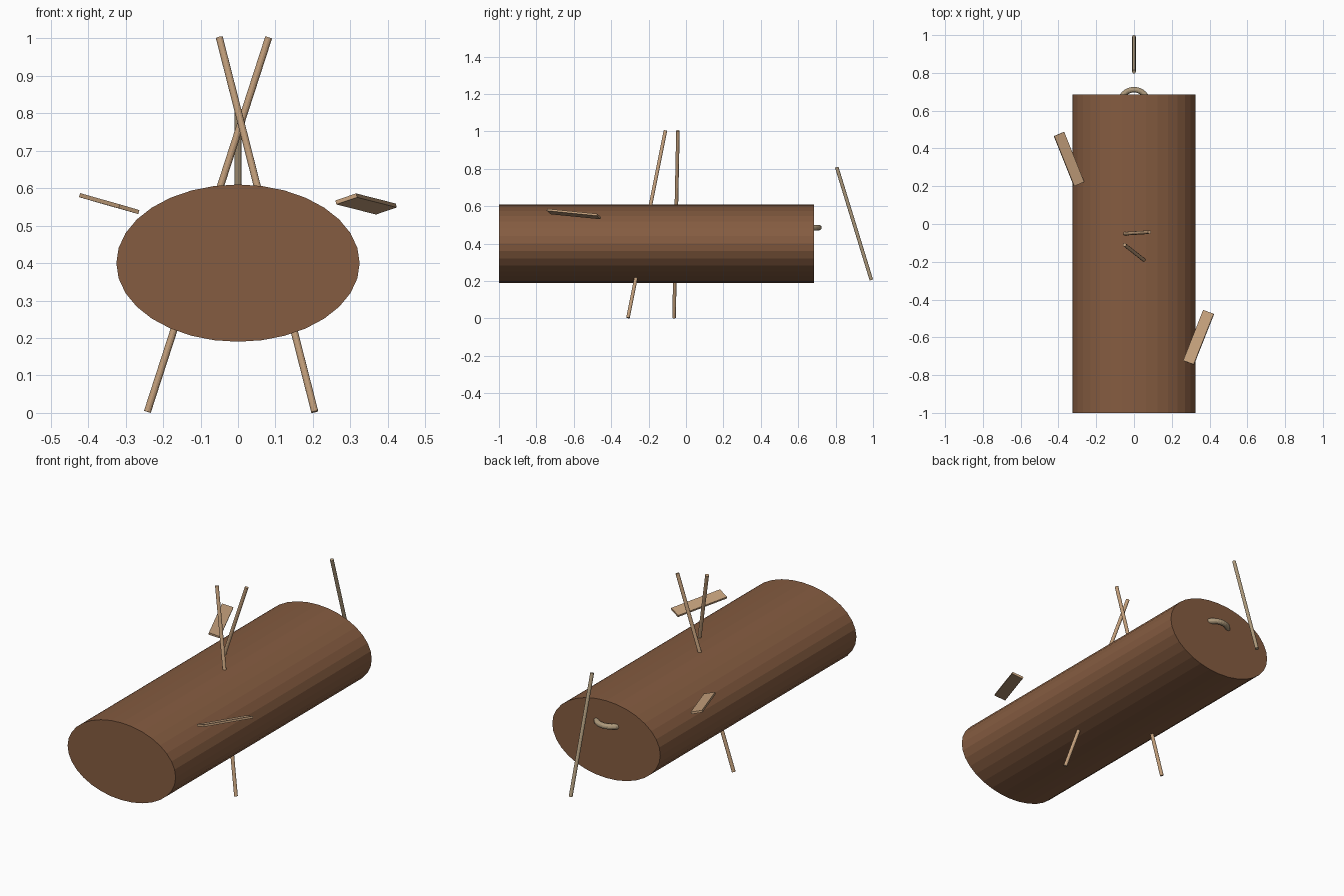
import bpy
from mathutils import Vector, Matrix

if "Cube" in bpy.data.objects:
    bpy.data.objects.remove(bpy.data.objects["Cube"])


def material(name, rgb):
    m = bpy.data.materials.new(name)
    m.diffuse_color = (*rgb, 1)
    m.use_nodes = True
    m.node_tree.nodes["Principled BSDF"].inputs["Base Color"].default_value = m.diffuse_color
    return m


BARK = material("brown", (0.235, 0.107, 0.052))
WOOD = material("tan", (0.55, 0.35, 0.20))
DULL = material("dull_tan", (0.42, 0.32, 0.20))


def finish(name, mat):
    ob = bpy.context.object
    ob.name = name
    ob.data.materials.append(mat)
    return ob


def rod(name, a, b, r, mat):
    a, b = Vector(a), Vector(b)
    bpy.ops.mesh.primitive_cylinder_add(vertices=12, radius=r, depth=(b - a).length)
    ob = finish(name, mat)
    ob.matrix_world = Matrix.Translation((a + b) / 2) @ (b - a).to_track_quat('Z', 'Y').to_matrix().to_4x4()


def plank(name, centre, length_vec, width_vec, thick):
    # box oriented by its length and (roughly perpendicular) width vectors
    l, w = Vector(length_vec), Vector(width_vec)
    n = w.cross(l).normalized()
    u = l.cross(n).normalized()
    rot = Matrix((u, l.normalized(), n)).transposed().to_4x4()
    bpy.ops.mesh.primitive_cube_add(size=1)
    ob = finish(name, WOOD)
    ob.matrix_world = Matrix.Translation(centre) @ rot @ Matrix.Diagonal((w.length, l.length, thick, 1))


# body: flat-sided oval barrel along y
bpy.ops.mesh.primitive_cylinder_add(vertices=32, radius=1, depth=1.685,
                                    location=(0, -0.1575, 0.40), rotation=(1.5707963, 0, 0))
finish("body", BARK).scale = (0.325, 0.21, 1)

# crossed rods passing through the body
rod("crossed_rod_front", (-0.05, -0.11, 1.003), (0.205, -0.31, 0.003), 0.0095, WOOD)
rod("crossed_rod_back", (0.082, -0.043, 1.003), (-0.242, -0.064, 0.003), 0.0095, WOOD)

# loose leaning stick behind the body
rod("rear_stick", (0, 0.806, 0.808), (0, 0.991, 0.205), 0.0095, DULL)

# ring handle, half sunk into the rear face
bpy.ops.mesh.primitive_torus_add(major_radius=0.076, minor_radius=0.0145, major_segments=32,
                                 minor_segments=12, location=(0, 0.635, 0.485))
finish("ring_handle", DULL)

# side planks
plank("right_plank", (0.342, -0.60, 0.558), (0.106, 0.268, -0.027), (0.055, -0.021, 0.019), 0.011)
plank("left_plank", (-0.344, 0.344, 0.559), (-0.106, 0.265, 0.030), (0.053, 0.021, -0.0155), 0.011)
